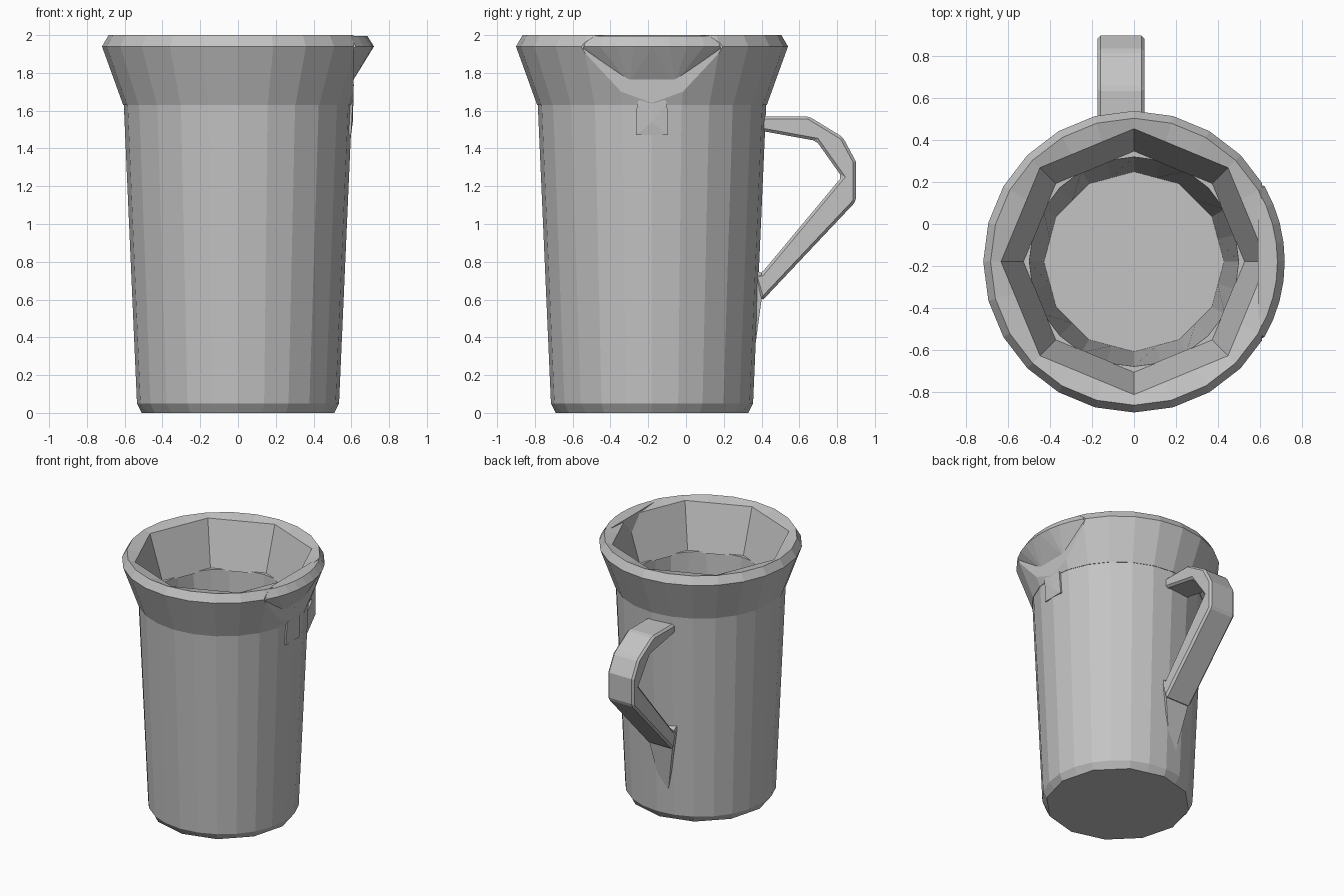
import bpy
import bmesh
from math import sin, cos, pi
from mathutils import Vector

if "Cube" in bpy.data.objects:
    bpy.data.objects.remove(bpy.data.objects["Cube"], do_unlink=True)

SIDES = 24
AXIS_Y = -0.18          # the cup sits forward of the origin, the handle behind

gray = bpy.data.materials.new("plain_gray")
gray.use_nodes = True
gray.diffuse_color = (0.55, 0.55, 0.55, 1)
gray.node_tree.nodes["Principled BSDF"].inputs["Base Color"].default_value = gray.diffuse_color


def finish(name, bm):
    bmesh.ops.recalc_face_normals(bm, faces=bm.faces[:])
    mesh = bpy.data.meshes.new(name)
    bm.to_mesh(mesh)
    bm.free()
    mesh.materials.append(gray)
    obj = bpy.data.objects.new(name, mesh)
    bpy.context.collection.objects.link(obj)
    return obj


def ring(bm, radius, z, coarse=0):
    """Ring of points; coarse > 0 pulls them onto a polygon with fewer sides."""
    verts = []
    for i in range(SIDES):
        a = 2 * pi * i / SIDES
        r = radius
        if coarse:
            step = 2 * pi / coarse
            r *= cos(step / 2) / cos(a % step - step / 2)
        verts.append(bm.verts.new((r * cos(a), AXIS_Y + r * sin(a), z)))
    return verts


def join_rings(bm, a, b):
    for i in range(SIDES):
        j = (i + 1) % SIDES
        bm.faces.new((a[i], a[j], b[j], b[i]))


def hull(name, points):
    bm = bmesh.new()
    for p in points:
        bm.verts.new(p)
    result = bmesh.ops.convex_hull(bm, input=bm.verts[:])
    unused = [v for v in bm.verts if not v.link_faces]
    bmesh.ops.delete(bm, geom=unused, context="VERTS")
    return finish(name, bm)


# Tapered body with chamfered foot and hollow inside
bm = bmesh.new()
rings = [ring(bm, *p) for p in
         [(0.51, 0, 12), (0.535, 0.05), (0.605, 1.64), (0.5, 1.64), (0.43, 0.06, 12)]]
for lower, upper in zip(rings, rings[1:]):
    join_rings(bm, lower, upper)
bm.faces.new(rings[0])
bm.faces.new(rings[-1])
finish("body", bm)

# Flared rim, faceted inside and trimmed flat under the spout
bm = bmesh.new()
rings = [ring(bm, *p) for p in
         [(0.608, 1.63), (0.72, 1.94), (0.685, 2.0), (0.635, 1.98, 8), (0.525, 1.63, 8)]]
for k in range(len(rings)):
    join_rings(bm, rings[k], rings[(k + 1) % len(rings)])
bmesh.ops.bisect_plane(bm, geom=bm.verts[:] + bm.edges[:] + bm.faces[:],
                       plane_co=(0.612, 0, 0), plane_no=(1, 0, 0), clear_outer=True)
bmesh.ops.holes_fill(bm, edges=[e for e in bm.edges if e.is_boundary], sides=0)
finish("rim", bm)

# Spout lip: a shallow wedge hanging from the rim
points = []
for k in range(-4, 5):
    a = k * pi / 30 * 1.25
    points.append((0.72 * cos(a), AXIS_Y + 0.72 * sin(a), 1.94))
    points.append((0.685 * cos(a), AXIS_Y + 0.685 * sin(a), 1.995))
for side in (-1, 1):
    points.append((0.6, AXIS_Y + side * 0.37, 1.92))
    points.append((0.6, AXIS_Y + side * 0.12, 1.745))
hull("spout_lip", points)

# Small pointed support below the spout
points = [(0.613, AXIS_Y, 1.74), (0.608, AXIS_Y, 1.54)]
for side in (-1, 1):
    points += [(0.56, AXIS_Y + side * 0.085, 1.47), (0.598, AXIS_Y + side * 0.085, 1.47),
               (0.608, AXIS_Y + side * 0.08, 1.64), (0.56, AXIS_Y + side * 0.08, 1.64)]
hull("spout_support", points)

# Handle: side profile extruded across its width
profile = [(0.36, 1.57), (0.65, 1.57), (0.83, 1.46), (0.90, 1.33), (0.90, 1.12),
           (0.40, 0.59), (0.36, 0.73), (0.40, 0.74), (0.825, 1.25), (0.69, 1.44), (0.36, 1.5)]
bm = bmesh.new()
face = bm.faces.new([bm.verts.new((-0.175, y, z)) for y, z in profile])
extruded = bmesh.ops.extrude_face_region(bm, geom=[face])
moved = [v for v in extruded["geom"] if isinstance(v, bmesh.types.BMVert)]
bmesh.ops.translate(bm, verts=moved, vec=Vector((0.225, 0, 0)))
handle = finish("handle", bm)
bevel = handle.modifiers.new("soft_edges", "BEVEL")
bevel.width = 0.015
bevel.segments = 1

# Tapered foot of the handle lying against the body
points = []
for half, y, z in [(0.11, 0.32, 0.78), (0.11, 0.40, 0.74), (0.1, 0.40, 0.6),
                   (0.03, 0.35, 0.23), (0.03, 0.31, 0.22)]:
    points += [(-0.0625 - half, y, z), (-0.0625 + half, y, z)]
hull("handle_foot", points)
